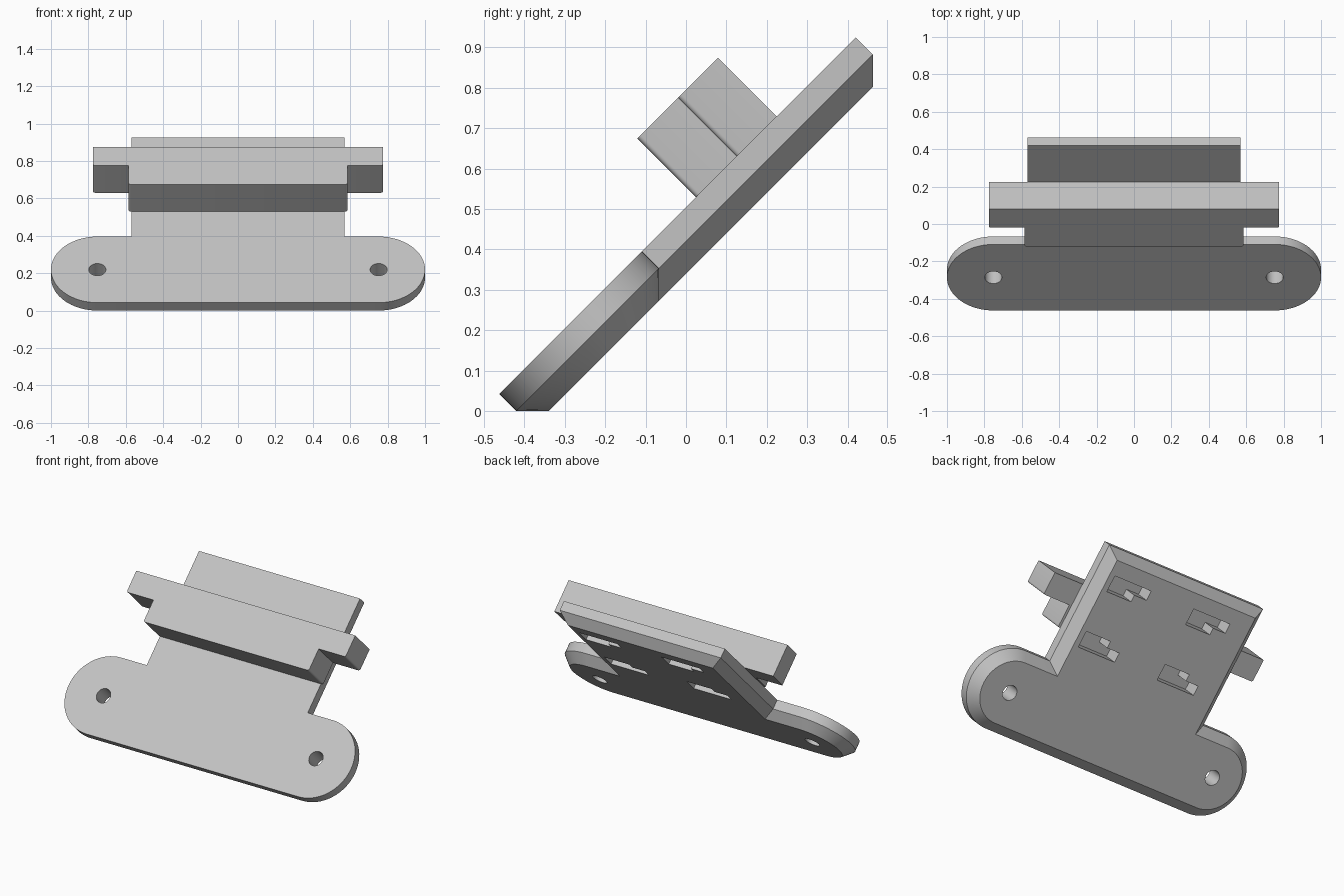
import bpy, bmesh, math
from mathutils import Matrix

if "Cube" in bpy.data.objects:
    bpy.data.objects.remove(bpy.data.objects["Cube"])

# Local frame: x across, v up the slope, n out of the sloping front face
C = math.sqrt(0.5)
TILT = Matrix(((1, 0, 0, 0), (0, C, -C, 0), (0, C, C, 0), (0, 0, 0, 1)))
BACK, STEP, FRONT, TOP = 0.24, 0.297, 0.357, 0.562   # levels along n
CH = STEP - BACK                                     # back chamfer size

grey = bpy.data.materials.new("light_grey")
grey.diffuse_color = (0.55, 0.55, 0.55, 1)
grey.use_nodes = True
grey.node_tree.nodes["Principled BSDF"].inputs["Base Color"].default_value = grey.diffuse_color


def arc(cx, cv, r, a0, a1, n):
    angles = [math.radians(a0 + (a1 - a0) * i / n) for i in range(n + 1)]
    return [(cx + r * math.cos(a), cv + r * math.sin(a)) for a in angles]


def mirrored(half):
    return half + [(-x, v) for x, v in reversed(half)]


def loft(bm, layers):
    """Skin a stack of (outline, n) layers and cap both ends."""
    rings = [[bm.verts.new((x, v, n)) for x, v in pts] for pts, n in layers]
    for a, b in zip(rings, rings[1:]):
        for i in range(len(a)):
            j = (i + 1) % len(a)
            bm.faces.new((a[i], a[j], b[j], b[i]))
    bm.faces.new(rings[0][::-1])
    bm.faces.new(rings[-1])


def make(name, solids):
    bm = bmesh.new()
    for layers in solids:
        loft(bm, layers)
    bmesh.ops.recalc_face_normals(bm, faces=bm.faces)
    bm.transform(TILT)
    mesh = bpy.data.meshes.new(name)
    bm.to_mesh(mesh)
    bm.free()
    mesh.materials.append(grey)
    obj = bpy.data.objects.new(name, mesh)
    bpy.context.collection.objects.link(obj)
    return obj


def plate_outline(d):
    """Rounded foot with an upright tab, inset by d."""
    return mirrored(arc(0.75, -0.047, 0.25 - d, -90, 90, 32)
                    + [(0.57 - d, 0.203 - d), (0.57 - d, 0.951 - d)])


# Mounting plate, chamfered all round the back
plate = make("mounting_plate", [[(plate_outline(CH), BACK),
                                 (plate_outline(0), STEP),
                                 (plate_outline(0), FRONT)]])

# Screw holes and four blind stepped pockets in the back
cuts = []
for s in (-1, 1):
    hole = arc(s * 0.752, -0.047, 0.046, 0, 345, 23)
    cuts.append([(hole, 0.1), (hole, 0.5)])
for dx in (0, -0.585):
    for side in (-1, 1):
        pocket = [(0.208, 0.229), (0.208, 0.17), (0.298, 0.17),
                  (0.298, 0.128), (0.477, 0.128), (0.477, 0.229)]
        pocket = [(x + dx, 0.577 + side * v) for x, v in pocket]
        cuts.append([(pocket, 0.1), (pocket, BACK + 0.1)])
cutter = make("plate_cutter", cuts)
cutter.hide_render = True
mod = plate.modifiers.new("cut", 'BOOLEAN')
mod.operation, mod.solver, mod.object = 'DIFFERENCE', 'EXACT', cutter
bpy.context.view_layer.objects.active = plate
bpy.ops.object.modifier_apply(modifier=mod.name)
bpy.data.objects.remove(cutter)

# Stepped cross bar on the front, lower corners slightly rounded
R = 0.012
bar = mirrored(arc(0.585 - R, 0.392 + R, R, -90, 0, 4) + [(0.585, 0.534)]
               + arc(0.775 - R, 0.534 + R, R, -90, 0, 4) + [(0.775, 0.674)])
cross_bar = make("cross_bar", [[(bar, FRONT), (bar, TOP)]])

# Smooth the curves, keep the edges crisp
for obj in (plate, cross_bar):
    bpy.ops.object.select_all(action='DESELECT')
    obj.select_set(True)
    bpy.context.view_layer.objects.active = obj
    bpy.ops.object.shade_smooth_by_angle(angle=math.radians(30))
